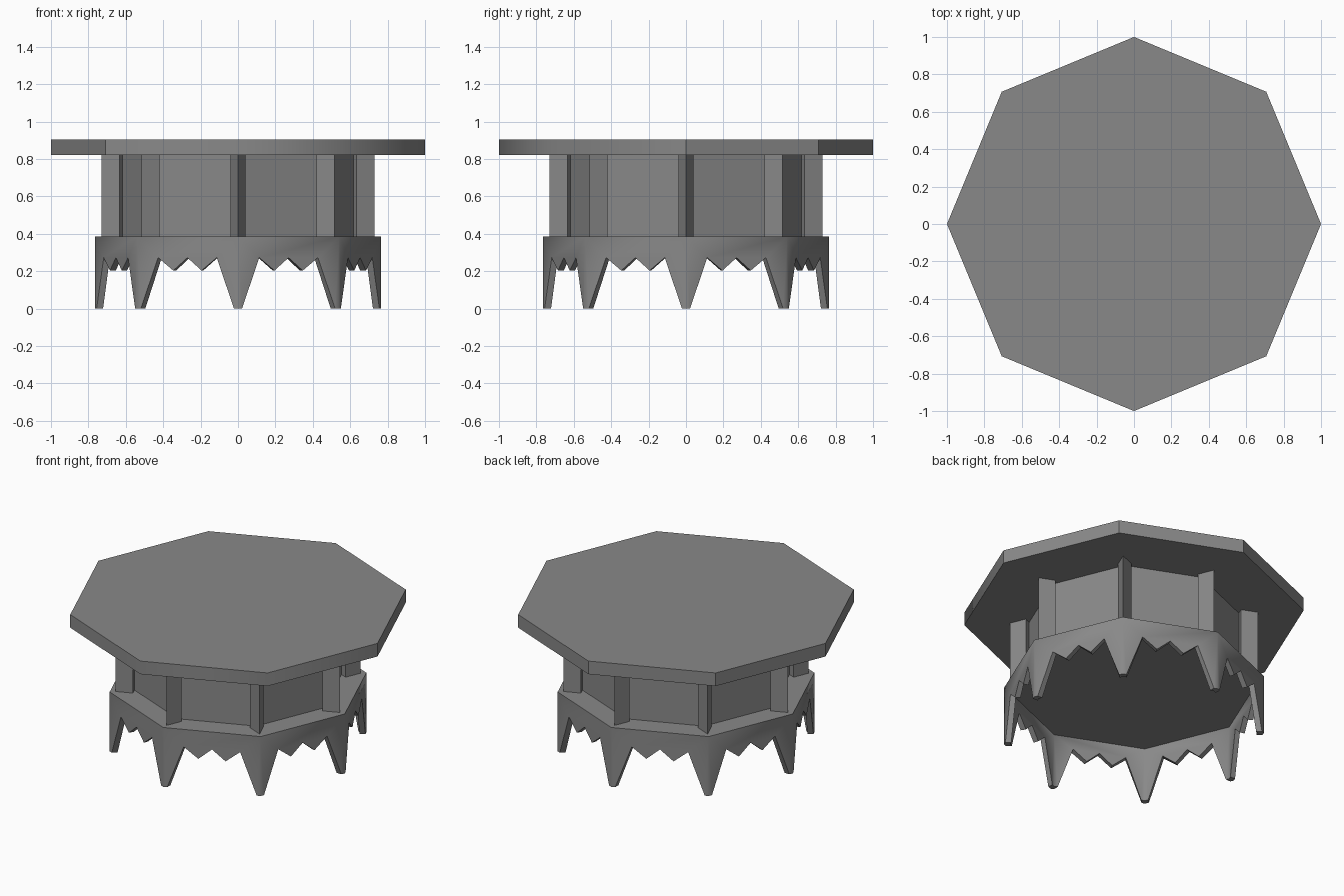
import bpy
import bmesh
from math import cos, sin, pi, radians
from mathutils import Vector

cube = bpy.data.objects.get("Cube")
if cube:
    bpy.data.objects.remove(cube, do_unlink=True)

grey = bpy.data.materials.new("stone_grey")
grey.use_nodes = True
colour = (0.25, 0.25, 0.25, 1)
grey.diffuse_color = colour
grey.node_tree.nodes["Principled BSDF"].inputs["Base Color"].default_value = colour

SIDES = 8


def corner(i, radius, z):
    a = 2 * pi * i / SIDES
    return Vector((radius * cos(a), radius * sin(a), z))


def prism(bm, radius, low, high):
    """Octagonal prism with corners on the axes; returns its side faces."""
    rings = [[bm.verts.new(corner(i, radius, z)) for i in range(SIDES)] for z in (low, high)]
    bm.faces.new(rings[0][::-1])
    bm.faces.new(rings[1])
    bottom, top = rings
    return [bm.faces.new((bottom[i], bottom[(i + 1) % SIDES], top[(i + 1) % SIDES], top[i]))
            for i in range(SIDES)]


def finish(bm, name, extra_sharp=lambda edge: False):
    """Smooth shading that blends the octagon corners and keeps right angles sharp."""
    bmesh.ops.remove_doubles(bm, verts=bm.verts, dist=0.0005)
    bmesh.ops.recalc_face_normals(bm, faces=bm.faces)
    for face in bm.faces:
        face.smooth = True
    for edge in bm.edges:
        edge.smooth = edge.calc_face_angle(pi) < radians(50) and not extra_sharp(edge)
    mesh = bpy.data.meshes.new(name)
    bm.to_mesh(mesh)
    bm.free()
    mesh.materials.append(grey)
    obj = bpy.data.objects.new(name, mesh)
    bpy.context.collection.objects.link(obj)
    return obj


# Wide top slab, blended only at the front corners
bm = bmesh.new()
prism(bm, 1.0, 0.82, 0.905)
finish(bm, "top_slab", lambda e: not (e.verts[0].co.y < -0.5 and e.verts[0].co.x > -0.5))

# Body with a deep rectangular recess in every side
bm = bmesh.new()
panels = prism(bm, 0.73, 0.385, 0.82)
bmesh.ops.inset_individual(bm, faces=panels, thickness=0.054, depth=0)
bmesh.ops.inset_individual(bm, faces=panels, thickness=0, depth=-0.104)
finish(bm, "recessed_body")

# Hollow skirt with a jagged lower edge and a leg at each corner
OUTER, INNER = 0.765, 0.73
TOP, CEILING = 0.385, 0.35
half = [(0, 0), (0.04, 0), (0.21, 0.272), (0.36, 0.203)]
profile = half + [(0.5, 0.272)] + [(1 - t, z) for t, z in reversed(half)]

bm = bmesh.new()
for i in range(SIDES):
    edges = []
    for radius, height in ((OUTER, TOP), (INNER, CEILING)):
        a, b = corner(i, radius, 0), corner(i + 1, radius, 0)
        lower = [bm.verts.new(a.lerp(b, t) + Vector((0, 0, z))) for t, z in profile]
        upper = [bm.verts.new(corner(i + k, radius, height)) for k in (1, 0)]
        bm.faces.new(lower + upper)
        edges.append(lower)
    # Thickness of the jagged edge
    out, inn = edges
    for k in range(len(profile) - 1):
        bm.faces.new((out[k], out[k + 1], inn[k + 1], inn[k]))
for radius, height in ((OUTER, TOP), (INNER, CEILING)):
    bm.faces.new([bm.verts.new(corner(i, radius, height)) for i in range(SIDES)])
finish(bm, "jagged_skirt")
